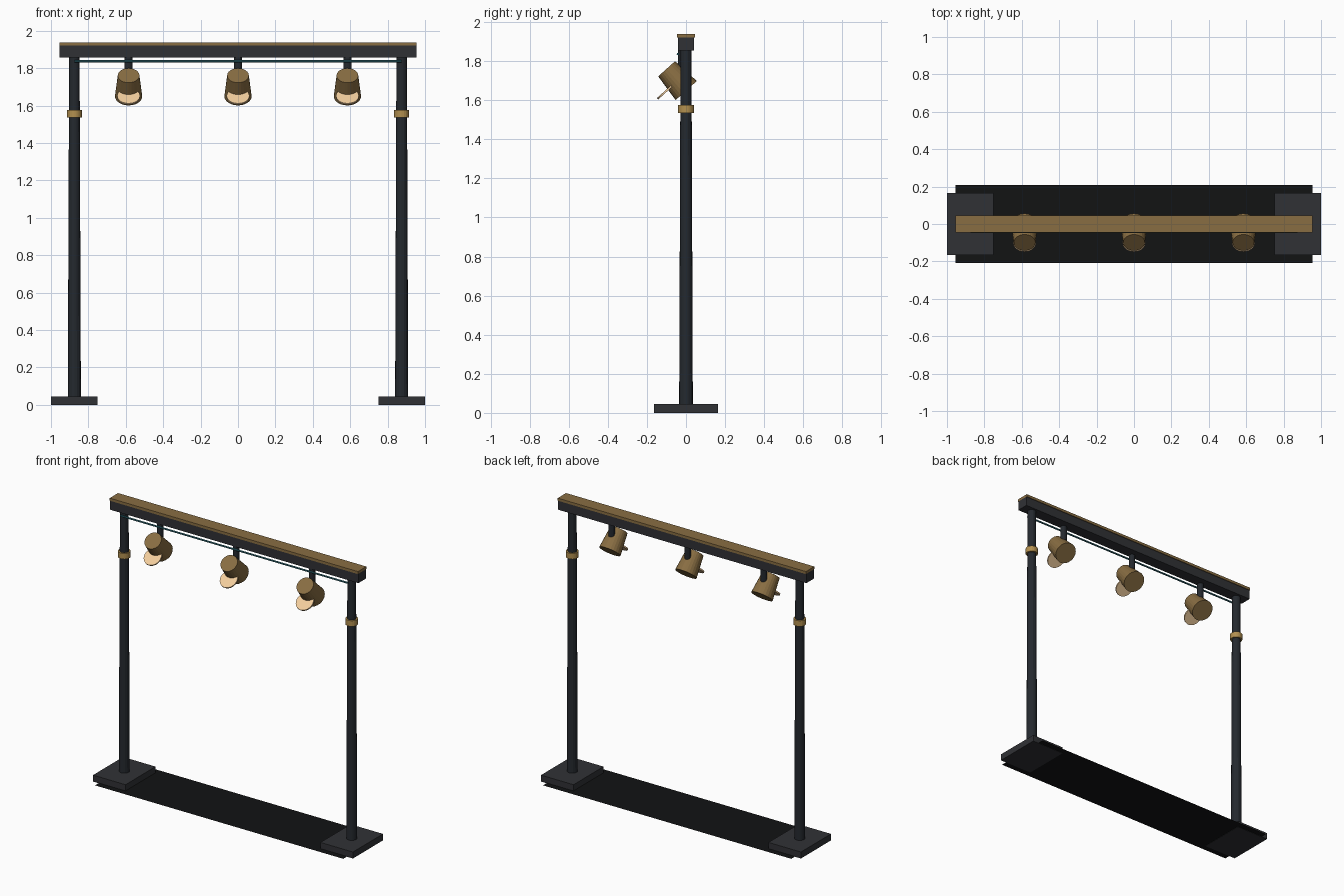
import bpy
from math import radians, sin, cos

cube = bpy.data.objects.get("Cube")
if cube:
    bpy.data.objects.remove(cube, do_unlink=True)


def material(name, r, g, b):
    mat = bpy.data.materials.new(name)
    mat.use_nodes = True
    mat.diffuse_color = (r, g, b, 1)
    mat.node_tree.nodes["Principled BSDF"].inputs["Base Color"].default_value = (r, g, b, 1)
    return mat


IRON = material("dark_iron", 0.03, 0.031, 0.036)
STEEL = material("post_steel", 0.018, 0.022, 0.028)
MAT = material("floor_black", 0.006, 0.0065, 0.007)
BRONZE = material("bronze", 0.25, 0.155, 0.055)
BRASS = material("brass", 0.45, 0.28, 0.08)
TEAL = material("teal_cable", 0.03, 0.16, 0.2)
GLOW = material("warm_lens", 0.9, 0.62, 0.34)


def finish(name, mat):
    obj = bpy.context.object
    obj.name = name
    obj.data.materials.append(mat)
    return obj


def box(name, centre, size, mat):
    bpy.ops.mesh.primitive_cube_add(size=1, location=centre)
    bpy.context.object.scale = size
    bpy.ops.object.transform_apply(location=False, rotation=False)
    return finish(name, mat)


def cone(name, centre, r_low, r_high, depth, mat, sides=16, tilt=(0, 0, 0)):
    bpy.ops.mesh.primitive_cone_add(vertices=sides, radius1=r_low, radius2=r_high,
                                    depth=depth, location=centre, rotation=tilt)
    return finish(name, mat)


# Floor strip joining the two feet
bpy.ops.mesh.primitive_plane_add(size=1, location=(0, 0, 0.002))
bpy.context.object.scale = (1.91, 0.415, 1)
bpy.ops.object.transform_apply(location=False, rotation=False)
finish("floor_strip", MAT)

# Feet, tapered posts and brass collars
for side, s in (("left", 1), ("right", -1)):
    x = s * 0.875
    box(f"{side}_foot", (x, 0, 0.0225), (0.25, 0.33, 0.045), IRON)
    cone(f"{side}_post", (x, 0, 0.95), 0.035, 0.028, 1.82, STEEL)
    cone(f"{side}_collar", (x, 0, 1.555), 0.04, 0.04, 0.04, BRASS, 20)

# Overhead beam with its cap, and the cable under its front edge
box("beam", (0, 0, 1.888), (1.91, 0.082, 0.065), IRON)
box("beam_cap", (0, 0, 1.929), (1.91, 0.092, 0.018), BRONZE)
cone("cable", (0, -0.042, 1.836), 0.006, 0.006, 1.75, TEAL, 8, (0, radians(90), 0))

# Three tilted spotlights hung from the beam
TILT = radians(42)
REACH = 0.076
for name, x in (("right", -0.585), ("centre", 0), ("left", 0.585)):
    cone(f"{name}_lamp_stem", (x, -0.02, 1.805), 0.021, 0.021, 0.11, STEEL, 12)
    cone(f"{name}_lamp_shade", (x, -0.049, 1.705), 0.073, 0.058, 0.15, BRONZE, 24, (TILT, 0, 0))
    lens = (x, -0.049 - REACH * sin(TILT), 1.705 - REACH * cos(TILT))
    cone(f"{name}_lamp_lens", lens, 0.061, 0.061, 0.01, GLOW, 24, (TILT, 0, 0))
